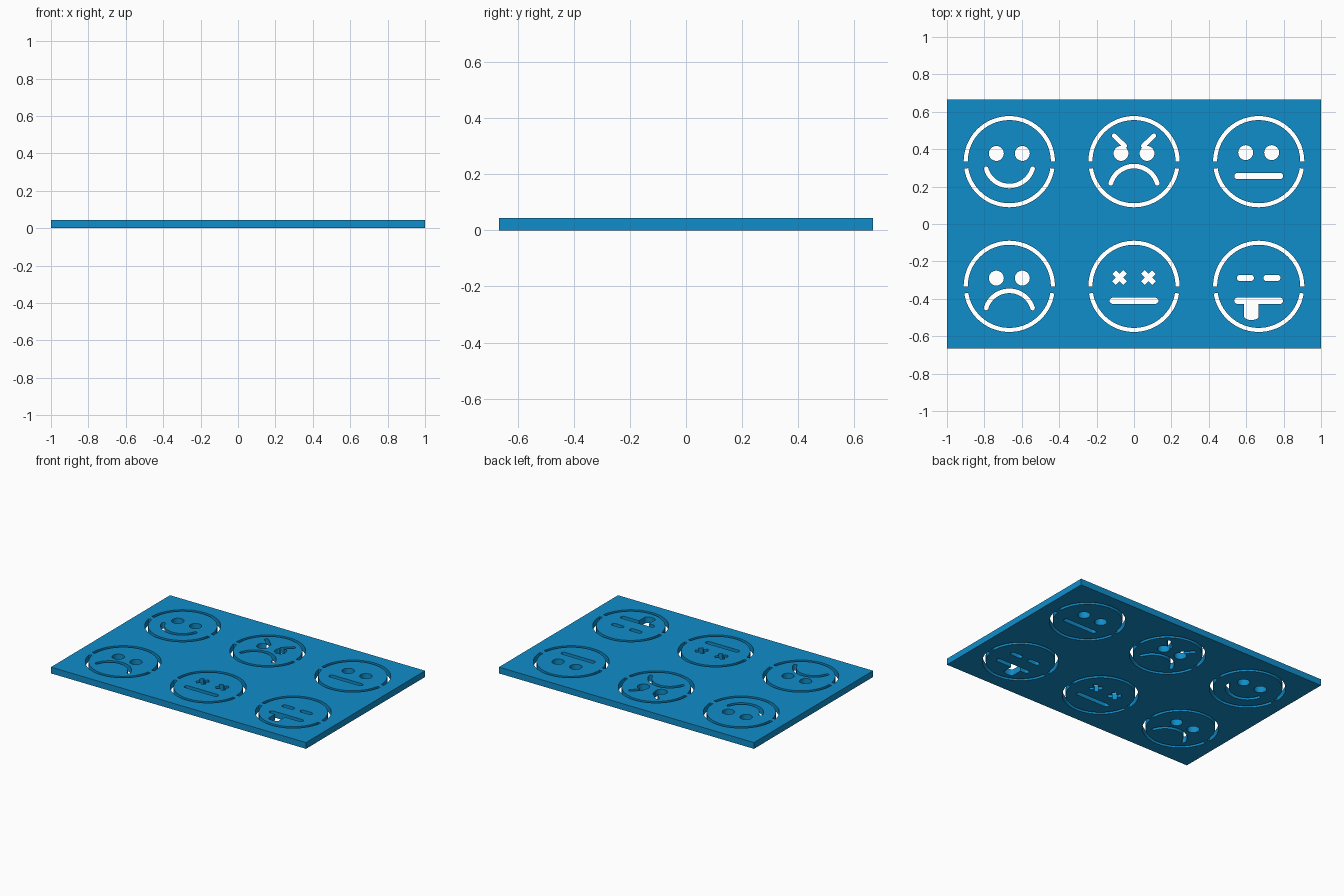
import bpy, bmesh
from math import sin, cos, pi, radians, atan2, hypot

if "Cube" in bpy.data.objects:
    bpy.data.objects.remove(bpy.data.objects["Cube"])

T = 0.0445                      # plate thickness
cut = bmesh.new()               # all stencil openings as prisms


def prism(points, cx, cy):
    """Upright prism through the plate from a counter-clockwise outline."""
    low = [cut.verts.new((cx + x, cy + y, -0.03)) for x, y in points]
    top = [cut.verts.new((cx + x, cy + y, T + 0.03)) for x, y in points]
    n = len(points)
    cut.faces.new(low[::-1])
    cut.faces.new(top)
    for i in range(n):
        j = (i + 1) % n
        cut.faces.new((low[i], low[j], top[j], top[i]))


def arc(x, y, r, a0, a1, n):
    return [(x + r * cos(radians(a0 + (a1 - a0) * i / n)),
             y + r * sin(radians(a0 + (a1 - a0) * i / n))) for i in range(n + 1)]


def slot(x0, y0, x1, y1, r):
    """Round-ended slot between two points."""
    a = atan2(y1 - y0, x1 - x0) * 180 / pi
    return arc(x1, y1, r, a - 90, a + 90, 10) + arc(x0, y0, r, a + 90, a + 270, 10)


def bent_slot(y, a0, a1, r=0.13, w=0.0125):
    """Round-ended curved mouth."""
    e0, e1 = radians(a0), radians(a1)
    return (arc(0, y, r + w, a0, a1, 32)
            + arc(r * cos(e1), y + r * sin(e1), w, a1, a1 + 180, 8)[1:-1]
            + arc(0, y, r - w, a1, a0, 32)
            + arc(r * cos(e0), y + r * sin(e0), w, a0 + 180, a0 + 360, 8)[1:-1])


def round_eyes(y=0.044):
    return [arc(s * 0.0695, y, 0.04, 0, 350, 35) for s in (-1, 1)]


def cross_eyes():
    a, b = 0.042, 0.0145        # arm length and half width
    plus = [(a, -b), (a, b), (b, b), (b, a), (-b, a), (-b, b),
            (-a, b), (-a, -b), (-b, -b), (-b, -a), (b, -a), (b, -b)]
    k = 2 ** -0.5
    return [[(s * 0.077 + (x - y) * k, 0.047 + (x + y) * k) for x, y in plus]
            for s in (-1, 1)]


def flat_mouth(y=-0.077):
    return slot(-0.114, y, 0.114, y, 0.0168)


smile = bent_slot(0, 197, 343)
frown = bent_slot(-0.154, 17, 163)
brows = [slot(s * 0.106, 0.138, s * 0.05, 0.085, 0.0125) for s in (-1, 1)]
closed_eyes = [slot(s * 0.071 - 0.029, 0.045, s * 0.071 + 0.029, 0.045, 0.0168)
               for s in (-1, 1)]
# tongue with a rounded tip
tongue = [(0, -0.075), (-0.078, -0.075)] + [
    (-0.039 + 0.039 * cos(pi + pi * i / 12),
     -0.162 + 0.018 * sin(pi + pi * i / 12)) for i in range(13)]

faces = [
    (-2 / 3, 1 / 3, round_eyes() + [smile]),
    (0, 1 / 3, round_eyes() + brows + [frown]),
    (2 / 3, 1 / 3, round_eyes(0.048) + [flat_mouth()]),
    (-2 / 3, -1 / 3, round_eyes() + [frown]),
    (0, -1 / 3, cross_eyes() + [flat_mouth()]),
    (2 / 3, -1 / 3, closed_eyes + [flat_mouth(), tongue]),
]
for cx, cy, shapes in faces:
    # face outline: two half rings with bridges at the sides
    for a0, a1 in ((0, 180), (189, 351)):
        prism(arc(0, 0, 0.244, a0, a1, 48) + arc(0, 0, 0.222, a1, a0, 48), cx, cy)
    for s in shapes:
        prism(s, cx, cy)

me = bpy.data.meshes.new("stencil_cutter")
cut.to_mesh(me)
cut.free()
cutter = bpy.data.objects.new("stencil_cutter", me)
bpy.context.collection.objects.link(cutter)
cutter.hide_render = True

# stencil plate
bpy.ops.mesh.primitive_cube_add(size=1, location=(0, 0, T / 2))
plate = bpy.context.object
plate.name = "stencil_plate"
plate.scale = (2, 4 / 3, T)
bpy.ops.object.transform_apply(location=True, rotation=False, scale=True)
mat = bpy.data.materials.new("blue")
mat.diffuse_color = (0.005, 0.27, 0.6, 1)
mat.use_nodes = True
mat.node_tree.nodes["Principled BSDF"].inputs["Base Color"].default_value = mat.diffuse_color
plate.data.materials.append(mat)

mod = plate.modifiers.new("openings", 'BOOLEAN')
mod.operation = 'DIFFERENCE'
mod.solver = 'EXACT'
mod.use_self = True
mod.object = cutter
bpy.ops.object.modifier_apply(modifier=mod.name)
bpy.data.objects.remove(cutter)
bpy.ops.object.shade_smooth_by_angle(angle=radians(30))
